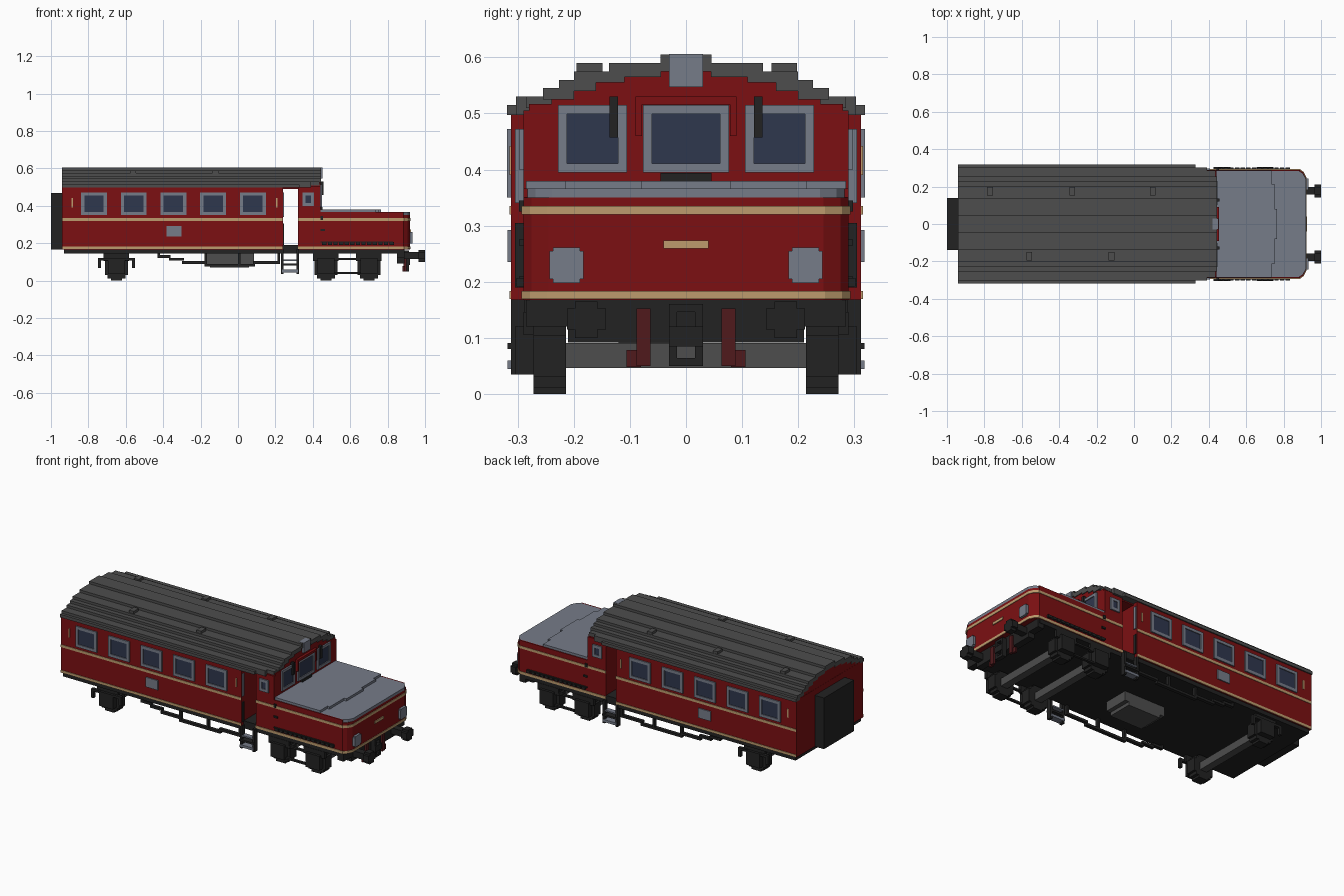
import bpy, bmesh
from mathutils import Vector

cube = bpy.data.objects.get("Cube")
if cube:
    bpy.data.objects.remove(cube, do_unlink=True)


def material(name, rgb):
    m = bpy.data.materials.new(name)
    m.use_nodes = True
    col = (*rgb, 1)
    m.diffuse_color = col
    m.node_tree.nodes["Principled BSDF"].inputs["Base Color"].default_value = col
    return m


RED = material("deep red", (0.20, 0.005, 0.006))
GREY = material("light grey", (0.18, 0.20, 0.25))
ROOF = material("roof grey", (0.075, 0.075, 0.075))
BLACK = material("black", (0.016, 0.016, 0.016))
GLASS = material("blue glass", (0.028, 0.038, 0.075))
CREAM = material("cream", (0.51, 0.33, 0.155))
HOSE = material("dark red", (0.08, 0.010, 0.012))


def finish(name, mat, bm):
    bmesh.ops.recalc_face_normals(bm, faces=bm.faces)
    me = bpy.data.meshes.new(name)
    bm.to_mesh(me)
    bm.free()
    me.materials.append(mat)
    ob = bpy.data.objects.new(name, me)
    bpy.context.collection.objects.link(ob)
    return ob


def boxes(name, mat, items, mirror=False):
    """One object from boxes (x0, x1, y0, y1, z0, z1), optionally doubled across y."""
    bm = bmesh.new()
    if mirror:
        items = items + [(a, b, -d, -c, e, f) for a, b, c, d, e, f in items]
    for x0, x1, y0, y1, z0, z1 in items:
        vs = bmesh.ops.create_cube(bm, size=1)["verts"]
        mid = Vector((x0 + x1, y0 + y1, z0 + z1)) / 2
        for v in vs:
            v.co = Vector((v.co.x * (x1 - x0), v.co.y * (y1 - y0), v.co.z * (z1 - z0))) + mid
    return finish(name, mat, bm)


def prism(name, mat, pts, z0, z1):
    """Extrude half an xy outline, mirrored across y, from z0 to z1."""
    outline = pts + [(x, -y) for x, y in reversed(pts)]
    bm = bmesh.new()
    face = bm.faces.new([bm.verts.new((x, y, z0)) for x, y in outline])
    new = bmesh.ops.extrude_face_region(bm, geom=[face])["geom"]
    for v in new:
        if isinstance(v, bmesh.types.BMVert):
            v.co.z = z1
    return finish(name, mat, bm)


def frame(a0, a1, b0, b1, t):
    """Four bars of a rectangular frame in two axes."""
    return [(a0, a1, b0, b0 + t), (a0, a1, b1 - t, b1),
            (a0, a0 + t, b0 + t, b1 - t), (a1 - t, a1, b0 + t, b1 - t)]


# Carriage body, open vestibule and driver's cab
boxes("carriage_body", RED, [(-0.94, 0.24, -0.312, 0.312, 0.168, 0.505)])
boxes("cab_body", RED, [(0.32, 0.44, -0.29, 0.29, 0.168, 0.505)])
boxes("vestibule_floor", BLACK, [(0.24, 0.32, -0.29, 0.29, 0.15, 0.19)])
gable = [(0.11, 0.577), (0.16, 0.562), (0.20, 0.547), (0.24, 0.532), (0.28, 0.517)]
boxes("roof_gable", RED, [(-0.939, 0.44, -y, y, 0.49, z) for y, z in gable])

# Stepped roof: inner y, outer y, bottom, top, front end
steps = [(0, 0.045, 0.575, 0.605, 0.445), (0.045, 0.137, 0.565, 0.59, 0.445),
         (0.11, 0.20, 0.555, 0.575, 0.445), (0.16, 0.226, 0.54, 0.56, 0.445),
         (0.20, 0.255, 0.525, 0.545, 0.445), (0.24, 0.285, 0.51, 0.53, 0.435),
         (0.28, 0.303, 0.497, 0.53, 0.39), (0.303, 0.319, 0.497, 0.515, 0.33)]
boxes("roof", ROOF, [(-0.941, e, a, b, c, d) for a, b, c, d, e in steps], True)
boxes("roof_vents", ROOF,
      [(x - 0.015, x + 0.015, y - 0.023, y + 0.023, 0.57, 0.59) for x, y in
       [(-0.77, 0.175), (-0.33, 0.175), (0.10, 0.175), (-0.56, -0.172), (-0.12, -0.172)]])

# Rear gangway
boxes("gangway", BLACK, [(-1.0, -0.94, -0.14, 0.14, 0.168, 0.47)])

# Engine hood with chamfered front corners
hood = [(0.44, 0.29), (0.885, 0.29), (0.905, 0.275), (0.92, 0.245)]
prism("hood_body", RED, hood, 0.168, 0.35)
prism("hood_top", GREY, [(x, y * 0.975) for x, y in hood], 0.35, 0.366)
boxes("hood_rims", RED, [(0.44, 0.885, 0.2827, 0.29, 0.35, 0.366)], True)
prism("hood_raised_panel", GREY, [(0.44, 0.285), (0.735, 0.285), (0.735, 0.215),
                                  (0.75, 0.215), (0.75, 0.08), (0.765, 0.08)], 0.366, 0.38)
for tag, z in (("lower", 0.169), ("waist", 0.32)):
    grown = [(x + (0.003 if x > 0.5 else 0), y + 0.003) for x, y in hood]
    prism("hood_stripe_" + tag, CREAM, grown, z, z + 0.015)
    boxes("body_stripe_" + tag, CREAM, [(-0.939, 0.239, 0.311, 0.315, z, z + 0.015),
                                       (0.321, 0.44, 0.289, 0.293, z, z + 0.015)], True)

# Side windows with frames
glass, rims = [], []
for x in (-0.77, -0.557, -0.345, -0.133, 0.08):
    glass.append((x - 0.055, x + 0.055, 0.31, 0.314, 0.362, 0.458))
    rims += [(a, b, 0.31, 0.319, c, d) for a, b, c, d in
             frame(x - 0.069, x + 0.069, 0.35, 0.472, 0.017)]
glass.append((0.36, 0.39, 0.288, 0.293, 0.415, 0.46))
rims += [(a, b, 0.288, 0.298, c, d) for a, b, c, d in frame(0.345, 0.405, 0.40, 0.472, 0.016)]
boxes("side_window_glass", GLASS, glass, True)
boxes("side_window_frames", GREY, rims, True)
boxes("side_number_plate", GREY, [(-0.383, -0.302, 0.31, 0.318, 0.235, 0.292)], True)
boxes("side_marker_strips", CREAM, [(x - 0.004, x + 0.004, 0.31, 0.315, 0.39, 0.442)
                                    for x in (-0.885, 0.207)], True)
boxes("door_grab_rails", GREY, [(0.238, 0.245, 0.288, 0.305, 0.34, 0.472)], True)
boxes("door_lower_seals", BLACK, [(0.238, 0.245, 0.288, 0.305, 0.19, 0.305)], True)

# Cab front windows, visor, wipers and top lamp
glass, rims = [], []
for y0, y1 in ((-0.077, 0.077), (0.105, 0.228), (-0.228, -0.105)):
    glass.append((0.438, 0.444, y0 + 0.012, y1 - 0.012, 0.41, 0.502))
    rims += [(0.438, 0.449, a, b, c, d) for a, b, c, d in frame(y0, y1, 0.395, 0.515, 0.016)]
boxes("cab_window_glass", GLASS, glass)
boxes("cab_window_frames", GREY, rims)
boxes("cab_visor", RED, [(0.44, 0.455, -0.09, 0.09, 0.516, 0.53),
                         (0.44, 0.455, 0.078, 0.09, 0.46, 0.516),
                         (0.44, 0.455, -0.09, -0.078, 0.46, 0.516)])
boxes("wipers", BLACK, [(0.44, 0.456, 0.121, 0.136, 0.457, 0.53)], True)
boxes("cab_front_vent", BLACK, [(0.44, 0.452, -0.045, 0.045, 0.38, 0.394)])
boxes("roof_lamp", GREY, [(0.42, 0.452, -0.03, 0.03, 0.547, 0.606)])

# Hood fittings
boxes("headlights", GREY, [(0.90, 0.934, 0.183, 0.243, 0.205, 0.255),
                           (0.90, 0.934, 0.189, 0.237, 0.198, 0.261)], True)
boxes("front_plate", CREAM, [(0.915, 0.925, -0.04, 0.04, 0.259, 0.274)])
boxes("hood_grilles", BLACK,
      [(0.45 + i * 0.03, 0.473 + i * 0.03, 0.285, 0.302, 0.192, 0.207) for i in range(13)]
      + [(0.44, 0.83, 0.285, 0.298, 0.203, 0.209),
         (0.44, 0.465, 0.285, 0.298, 0.265, 0.275), (0.44, 0.455, 0.285, 0.298, 0.325, 0.345)], True)

# Chassis
boxes("underframe", BLACK, [(-0.93, 0.24, -0.305, 0.305, 0.145, 0.17),
                            (0.24, 0.88, -0.288, 0.288, 0.145, 0.17)])
boxes("buffer_beam", BLACK, [(0.85, 0.89, -0.21, 0.21, 0.092, 0.168),
                             (0.85, 0.89, -0.285, 0.285, 0.12, 0.168)])
boxes("buffers", BLACK, [(0.88, 0.965, 0.158, 0.198, 0.115, 0.152),
                         (0.965, 1.0, 0.143, 0.212, 0.115, 0.152),
                         (0.965, 1.0, 0.158, 0.198, 0.10, 0.165)], True)
boxes("coupling", BLACK, [(0.89, 0.915, a, b, c, d) for a, b, c, d in
                          frame(-0.03, 0.03, 0.05, 0.16, 0.014)]
      + [(0.89, 0.92, -0.03, 0.03, 0.085, 0.12)])
boxes("brake_hoses", HOSE, [(0.885, 0.90, 0.063, 0.088, 0.05, 0.152),
                            (0.88, 0.893, 0.08, 0.106, 0.048, 0.078)], True)

# Wheelsets with stepped round wheels
wheels, axles, carriers = [], [], []
for x in (-0.65, 0.47, 0.70):
    for w, z0, z1 in ((0.03, 0.0, 0.135), (0.048, 0.012, 0.123), (0.062, 0.03, 0.105)):
        wheels.append((x - w, x + w, 0.214, 0.272, z0, z1))
    axles.append((x - 0.022, x + 0.022, -0.214, 0.214, 0.046, 0.091))
    carriers += [(x - 0.068, x + 0.068, 0.272, 0.29, 0.105, 0.146),
                 (x - 0.045, x + 0.045, 0.272, 0.305, 0.035, 0.12)]
boxes("wheels", BLACK, wheels, True)
boxes("axles", ROOF, axles)
boxes("axle_boxes", BLACK, carriers, True)
boxes("wheel_tie_bars", BLACK, [(0.50, 0.67, 0.275, 0.29, 0.036, 0.046),
                                (0.52, 0.65, 0.275, 0.29, 0.11, 0.12)], True)
boxes("rear_brackets", BLACK,
      [b for s in (-1, 1) for b in (
          (-0.65 + s * 0.09 - 0.008, -0.65 + s * 0.09 + 0.008, 0.285, 0.303, 0.068, 0.12),
          (-0.65 + s * 0.07 - 0.028, -0.65 + s * 0.07 + 0.028, 0.285, 0.303, 0.108, 0.122))], True)

# Underframe truss rods and equipment tank
rod = [(-0.43, -0.36, 0.122), (-0.37, -0.29, 0.107), (-0.30, -0.17, 0.09),
       (-0.18, 0.09, 0.075), (0.08, 0.22, 0.09)]
boxes("truss_rods", BLACK, [(a, b, 0.275, 0.295, z, z + 0.014) for a, b, z in rod]
      + [(x, x + 0.014, 0.275, 0.295, z, 0.15)
         for x, z in ((-0.43, 0.122), (-0.18, 0.08), (0.0, 0.08), (0.21, 0.09))], True)
boxes("equipment_tank", ROOF, [(-0.18, 0.085, -0.12, 0.03, 0.09, 0.146),
                               (-0.15, 0.06, -0.12, 0.03, 0.07, 0.09)])

# Boarding steps below the doors
boxes("step_sides", BLACK, [(x, x + 0.014, 0.285, 0.312, 0.035, 0.168) for x in (0.23, 0.312)]
      + [(0.23, 0.326, 0.285, 0.318, 0.08, 0.091)], True)
boxes("step_treads", GREY, [(0.234, 0.322, 0.28, 0.318, 0.045, 0.06),
                            (0.244, 0.312, 0.28, 0.31, 0.105, 0.113)], True)
